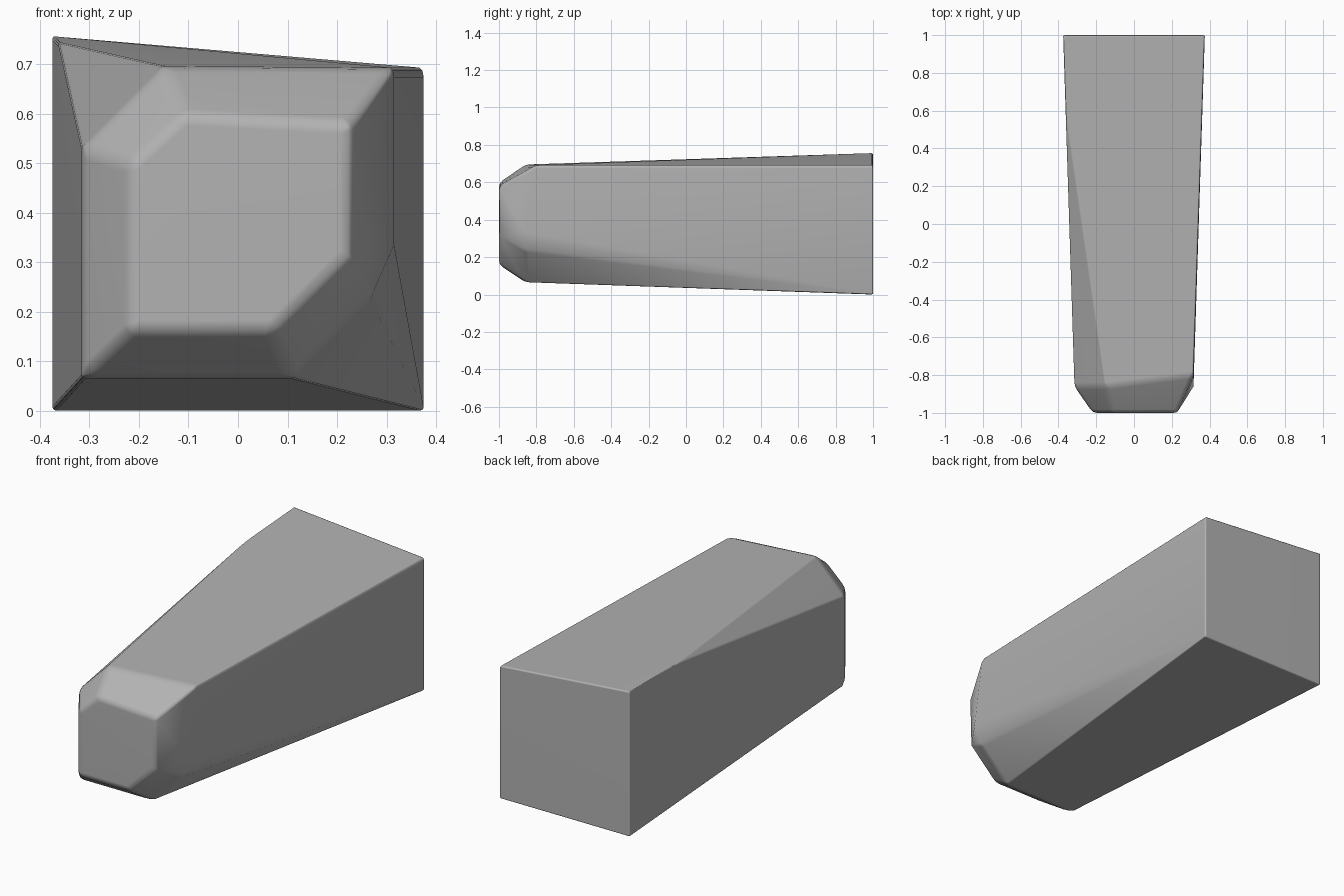
import bpy, bmesh, math

cube = bpy.data.objects.get("Cube")
if cube:
    bpy.data.objects.remove(cube, do_unlink=True)

# Corner points of the tapered block, from rear to front
rear = [(-.375, 1, 0), (.375, 1, 0), (.375, 1, .692), (-.375, 1, .756)]
chamfer_tip = [(-.362, .6, .743)]
shoulder = [(-.315, -.86, .066), (.11, -.86, .066), (.267, -.86, .226),
            (.315, -.86, .335), (.315, -.80, .692), (-.15, -.86, .695),
            (-.315, -.86, .53)]
nose = [(-.218, -1, .16), (.07, -1, .16), (.227, -1, .315),
        (.227, -1, .58), (-.11, -1, .598), (-.218, -1, .5)]

# Skin the points and merge the flat faces
bm = bmesh.new()
for co in rear + chamfer_tip + shoulder + nose:
    bm.verts.new(co)
bmesh.ops.convex_hull(bm, input=bm.verts[:])
bmesh.ops.dissolve_limit(bm, angle_limit=math.radians(4),
                         verts=bm.verts[:], edges=bm.edges[:])
bmesh.ops.recalc_face_normals(bm, faces=bm.faces[:])

# Wide rounding on the nose, narrow on the body, none on the soft chamfer
weight = bm.edges.layers.float.new("bevel_weight_edge")
for edge in bm.edges:
    if edge.calc_face_angle(0) > math.radians(25):
        on_nose = all(v.co.y < -.7 for v in edge.verts)
        edge[weight] = 1 if on_nose else .35

mesh = bpy.data.meshes.new("tapered_block")
bm.to_mesh(mesh)
bm.free()
mesh.shade_smooth()
block = bpy.data.objects.new("tapered_block", mesh)
bpy.context.collection.objects.link(block)

# Softly rounded edges
bevel = block.modifiers.new("rounded_edges", 'BEVEL')
bevel.width = .022
bevel.segments = 2
bevel.limit_method = 'WEIGHT'
block.modifiers.new("clean_shading", 'WEIGHTED_NORMAL')

# Mid grey surface
grey = bpy.data.materials.new("mid_grey")
grey.use_nodes = True
colour = (.45, .45, .45, 1)
grey.diffuse_color = colour
grey.node_tree.nodes["Principled BSDF"].inputs["Base Color"].default_value = colour
mesh.materials.append(grey)
